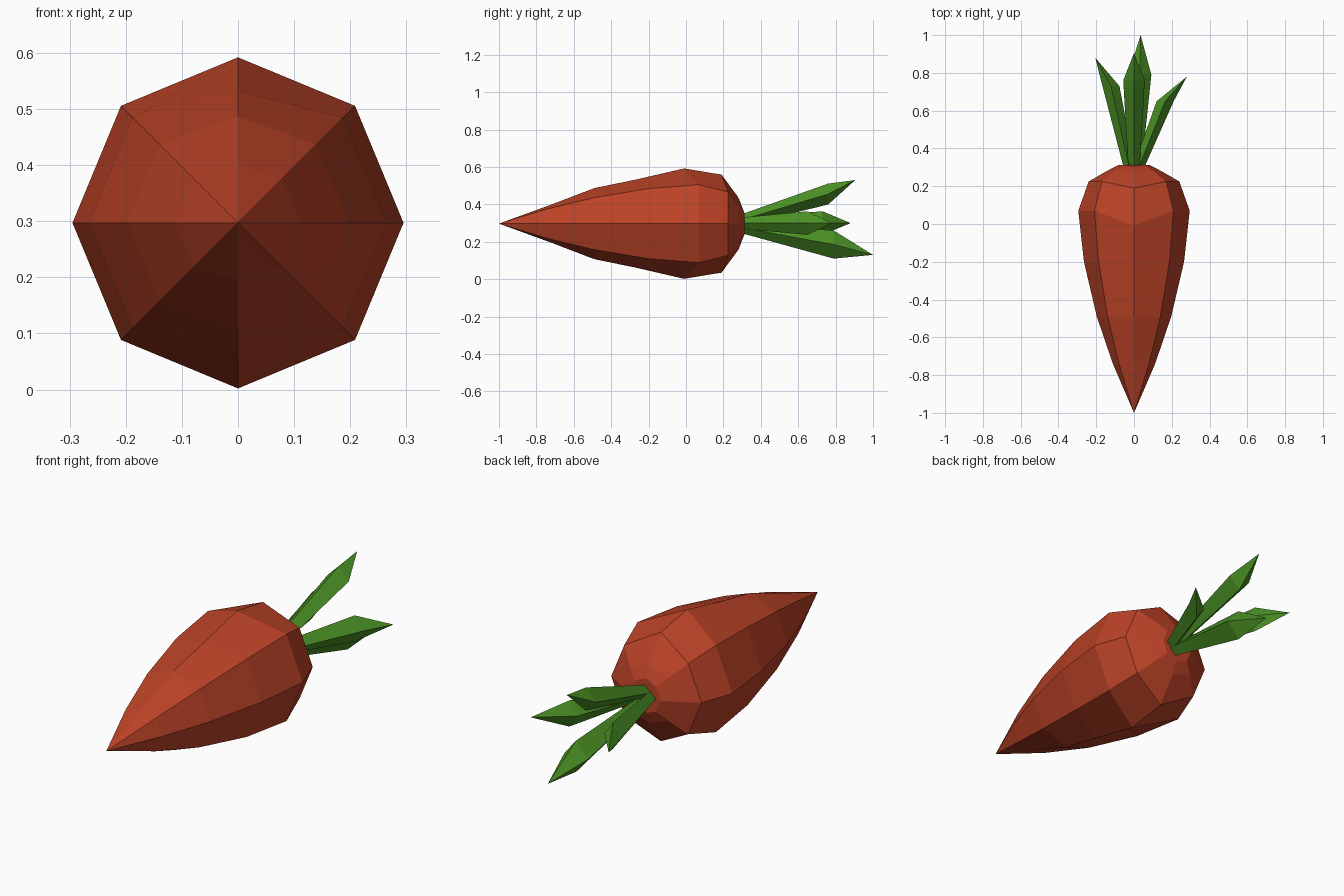
import bpy, bmesh, math
from mathutils import Vector

cube = bpy.data.objects.get("Cube")
if cube:
    bpy.data.objects.remove(cube, do_unlink=True)


def material(name, rgb):
    m = bpy.data.materials.new(name)
    m.use_nodes = True
    m.diffuse_color = (*rgb, 1)
    bsdf = m.node_tree.nodes["Principled BSDF"]
    bsdf.inputs["Base Color"].default_value = (*rgb, 1)
    bsdf.inputs["Roughness"].default_value = 0.8
    return m


def loft(name, rings, tip, mat):
    """Skin a list of point rings, closed by a cap at the start and a tip at the end."""
    bm = bmesh.new()
    rows = [[bm.verts.new(p) for p in ring] for ring in rings]
    end = bm.verts.new(tip)
    n = len(rows[0])
    bm.faces.new(rows[0])
    for i in range(n):
        j = (i + 1) % n
        for a, b in zip(rows, rows[1:]):
            bm.faces.new((a[i], a[j], b[j], b[i]))
        bm.faces.new((rows[-1][i], rows[-1][j], end))
    bmesh.ops.recalc_face_normals(bm, faces=bm.faces)
    mesh = bpy.data.meshes.new(name)
    bm.to_mesh(mesh)
    bm.free()
    mesh.materials.append(mat)
    obj = bpy.data.objects.new(name, mesh)
    bpy.context.collection.objects.link(obj)
    return obj


orange = material("root_orange", (0.50, 0.056, 0.020))
green = material("leaf_green", (0.070, 0.285, 0.018))
MID = 0.297


# Octagonal root; the upper and lower corners of each ring sit a little forward
def root_ring(y, r, forward, r_vertical):
    ring = []
    for k in range(8):
        a = k * math.pi / 4
        upright = k in (2, 6)
        rad = r_vertical if upright else r
        ring.append((rad * math.cos(a), y - (forward if upright else 0),
                     MID + rad * math.sin(a)))
    return ring


# y, radius, forward shift and radius of the upper and lower corners
profile = [
    (0.312, 0.083, 0.012, 0.083),
    (0.28, 0.145, 0.0, 0.14),
    (0.225, 0.24, 0.035, 0.262),
    (0.07, 0.295, 0.08, 0.295),
    (-0.20, 0.265, 0.07, 0.235),
    (-0.49, 0.197, 0.0, 0.19),
    (-0.74, 0.112, -0.02, 0.102),
]
loft("carrot_root", [root_ring(*p) for p in profile], (0, -1, MID), orange)


# Four-sided leaves that widen near the end and taper to a point
def leaf(name, base, mid, half_x, half_z, tip):
    def diamond(c, hx, hz):
        c = Vector(c)
        return [c + Vector(d) for d in ((hx, 0, 0), (0, 0, hz), (-hx, 0, 0), (0, 0, -hz))]
    loft(name, [diamond(base, 0.03, 0.03), diamond(mid, half_x, half_z)], tip, green)


leaf("upper_leaf", (0, 0.30, 0.318), (0, 0.76, 0.455), 0.057, 0.056, (0, 0.905, 0.53))
leaf("lower_leaf", (0.01, 0.30, 0.275), (0.03, 0.79, 0.185), 0.062, 0.075, (0.035, 1, 0.13))
leaf("left_leaf", (0.025, 0.30, 0.30), (0.165, 0.65, 0.30), 0.045, 0.063, (0.28, 0.78, 0.30))
leaf("right_leaf", (-0.025, 0.30, 0.30), (-0.122, 0.73, 0.30), 0.045, 0.063, (-0.205, 0.88, 0.30))
